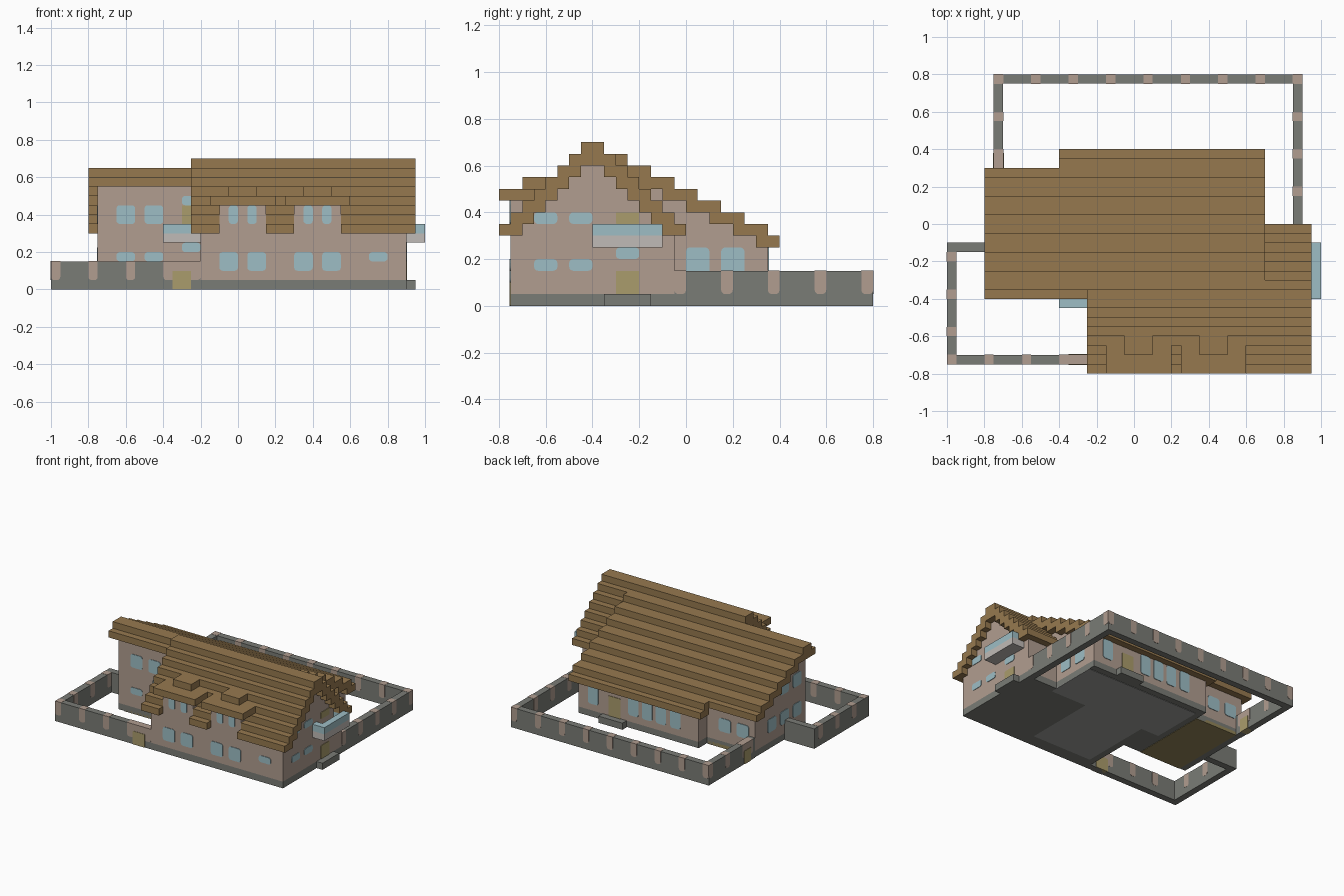
import bpy
import bmesh
import math
from mathutils import Vector

U = 0.05  # one building block; all sizes below are in blocks

if "Cube" in bpy.data.objects:
    bpy.data.objects.remove(bpy.data.objects["Cube"])


def material(name, rgb):
    linear = [((c / 255 + 0.055) / 1.055) ** 2.4 for c in rgb] + [1]
    m = bpy.data.materials.new(name)
    m.use_nodes = True
    m.diffuse_color = linear
    m.node_tree.nodes["Principled BSDF"].inputs["Base Color"].default_value = linear
    return m


wood = material("roof wood", (150, 121, 79))
plaster = material("pink plaster", (177, 157, 144))
stone = material("grey stone", (122, 124, 118))
glass = material("pale blue glass", (158, 190, 197))
slab = material("light grey slab", (192, 187, 183))
door = material("olive door", (170, 156, 108))
floor = material("floor grey", (158, 158, 156))
planks = material("floor planks", (146, 132, 88))


def finish(name, bm, mat):
    bmesh.ops.recalc_face_normals(bm, faces=bm.faces)
    bmesh.ops.scale(bm, vec=(U, U, U), verts=bm.verts)
    me = bpy.data.meshes.new(name)
    bm.to_mesh(me)
    bm.free()
    me.materials.append(mat)
    ob = bpy.data.objects.new(name, me)
    bpy.context.collection.objects.link(ob)
    return ob


def blocks(name, mat, boxes):
    """Boxes given as x0, x1, y0, y1, z0, z1."""
    bm = bmesh.new()
    for b in boxes:
        verts = bmesh.ops.create_cube(bm, size=1)["verts"]
        for v in verts:
            for i in range(3):
                v.co[i] = b[2 * i] if v.co[i] < 0 else b[2 * i + 1]
    return finish(name, bm, mat)


def panels(name, mat, axis, at, items, half=0.08, r=0.35, round_top=True):
    """Rounded plates across a wall plane; items are start, end, z0, z1."""
    bm = bmesh.new()
    for a0, a1, z0, z1 in items:
        corners = [(a0, z0, 1, 1), (a1, z0, -1, 1), (a1, z1, -1, -1), (a0, z1, 1, -1)]
        ring = []
        for n, (a, z, sa, sz) in enumerate(corners):
            if n > 1 and not round_top:
                ring.append((a, z))
                continue
            for s in range(4):
                t = math.pi * (1 + n / 2 + s / 6)
                ring.append((a + r * (sa + math.cos(t)), z + r * (sz + math.sin(t))))
        shift = half if axis == "x" else -half
        pts = [(at - shift, a, z) if axis == "x" else (a, at - shift, z) for a, z in ring]
        face = bm.faces.new([bm.verts.new(p) for p in pts])
        out = bmesh.ops.extrude_face_region(bm, geom=[face])["geom"]
        move = Vector((2 * shift, 0, 0) if axis == "x" else (0, 2 * shift, 0))
        bmesh.ops.translate(bm, vec=move, verts=[g for g in out if isinstance(g, bmesh.types.BMVert)])
    return finish(name, bm, mat)


def pairs(starts, width, z0, z1):
    return [(s, s + width, z0, z1) for s in starts]


# Plinth, floors and door steps
blocks("plinth", stone, [(-4, 18, -15, -1, 0.06, 1), (-7, 13, -7, 7, 0.06, 1),
                         (-15, -7, -7, 5, 0.06, 1)])
blocks("hall_floor", floor, [(-6, 13, -2, 6, 0, 0.5), (-3, 7, -13, -2, 0, 0.5)])
blocks("wing_floor", planks, [(-14, -7, -7, 5, 0, 0.5)])
blocks("foundation_edge", stone, [(7, 18, -15, -2, 0, 0.5), (-4, 7, -15, -13, 0, 0.5),
                                  (-4, -3, -13, -2, 0, 0.5), (13, 18, -2, -1, 0, 0.5)])
blocks("door_steps", stone, [(18, 19, -7, -3, 0, 1), (5, 9, 7, 8, 0, 1)])

# Walls with stepped gables
front = [(-4, 18, -15, -1, 1, 6)]
front += [(-4, 18, -14 + k, -2 - k, 6 + k, 7 + k) for k in range(6)]
blocks("front_house_walls", plaster, front)
rear = [(-7, 13, -7, 7, 1, 5), (-7, 13, -7, 6, 5, 6), (-15, -7, -7, 5, 1, 6)]
rear += [(-15, 13, -7, 6 - 2 * k, 5 + k, 6 + k) for k in range(1, 7)]
blocks("rear_house_walls", plaster, rear)

# Front house roof, its lowest front rows interrupted by the dormers
dormers = (0.5, 8.5)
rows = []
for k in range(8):
    spans = [(-5, -2), (3, 6), (11, 19)] if k < 3 else [(-5, 19)]
    rows += [(a, b, -16 + k, -14 + k, 6 + k, 7 + k) for a, b in spans]
    rows.append((-5, 19, -2 - k, -k, 6 + k, 7 + k))
blocks("front_house_roof", wood, rows)

# Long shallow roof over the rear house and the left wing
rows = [(-8, 14, 6, 8, 5, 6), (-16, -5, -8, -6, 11, 12)]
for k in range(1, 8):
    end = 9 - 2 * k
    start = max(end - 3, -7)
    rows.append((-8, 14, start, end, 5 + k, 6 + k))
    rows.append((-16, -8, start, min(end, 6), 5 + k, 6 + k))
blocks("rear_house_roof", wood, rows)

# Dormers
blocks("dormer_walls", plaster, [(c - 2.5, c + 2.5, -15, -11, 6, 9) for c in dormers])
blocks("dormer_roofs", wood,
       [(c - 3.5, c + 3.5, -16, -11, 9, 10) for c in dormers]
       + [(c - 1.5, c + 1.5, -14, -10, 10, 11) for c in dormers])

# Balconies: slab with a glass rail around it
blocks("balcony_slabs", slab, [(18, 20, -8, -2, 5, 6), (-8, -4, -9, -7, 5, 6)])
blocks("balcony_rails", glass, [(19, 20, -8, -2, 6, 7), (18, 19, -8, -7, 6, 7),
                                (18, 19, -3, -2, 6, 7), (-8, -4, -9, -8, 6, 7),
                                (-8, -7, -8, -7, 6, 7), (-5, -4, -8, -7, 6, 7)])

# Windows
panels("front_windows", glass, "y", -15,
       pairs((-2, 1, 6, 9), 2, 2, 4) + pairs((14,), 2, 3, 4)
       + pairs((-1, 1, 7, 9), 1, 7, 9))
panels("wing_front_windows", glass, "y", -7,
       pairs((-13, -10), 2, 7, 9) + pairs((-13, -10), 2, 3, 4)
       + pairs((-6,), 2, 4, 5) + pairs((-6,), 2, 9, 10))
panels("gable_windows", glass, "x", 18,
       pairs((-13, -10), 2, 7, 8) + pairs((-13, -10), 2, 3, 4) + pairs((-6,), 2, 4, 5))
panels("rear_side_windows", glass, "x", 13, pairs((0, 3), 2, 2, 5))
panels("back_windows", glass, "y", 7,
       pairs((9.7, -4, -1.6, 0.7, 3), 1.7, 2, 5))
panels("wing_back_windows", glass, "y", 5, pairs((-14, -11), 2, 2.5, 4.5))
panels("wing_side_windows", glass, "x", -15,
       pairs((-6, -3), 2, 7, 9) + pairs((-6, -3, 0), 2, 2.5, 4.5))

# Doors
panels("gable_doors", door, "x", 18, pairs((-6,), 2, 1, 3) + pairs((-6,), 2, 7, 8), r=0.1)
panels("wing_doors", door, "y", -7, pairs((-6,), 2, 1, 3) + pairs((-6,), 2, 7, 9), r=0.1)
panels("back_door", door, "y", 7, pairs((6,), 2, 1, 4), r=0.1)

# Garden walls
blocks("garden_walls", stone, [(-15, 18, 15, 16, 0, 3), (17, 18, -1, 15, 0, 3),
                               (-15, -14, 5, 15, 0, 3), (-20, -19, -15, -2, 0, 3),
                               (-20, -15, -3, -2, 0, 3), (-19, -4, -15, -14, 0, 3)])


def pillars(name, axis, at, starts, width=1):
    panels(name, plaster, axis, at, pairs(starts, width, 1, 3.03), half=0.53, round_top=False)


# Pink pillars set into the garden walls
pillars("back_wall_pillars", "y", 15.5, range(-15, 18, 4))
pillars("right_wall_pillars", "x", 17.5, range(-1, 16, 4))
pillars("left_wall_pillars", "x", -14.5, (11, 15))
pillars("yard_side_pillars", "x", -19.5, (-12, -8, -4))
pillars("yard_front_pillars", "y", -14.5, (-20, -16, -12))

# Gates with pink surrounds
pillars("front_gate_surround", "y", -14.5, (-8,), 4)
pillars("left_gate_surround", "x", -14.5, (5.5,), 2.5)
panels("front_gate", door, "y", -14.5, pairs((-7,), 2, 0, 2), half=0.58, r=0.1)
panels("left_gate", door, "x", -14.5, pairs((6,), 1.6, 0, 2), half=0.58, r=0.1)
